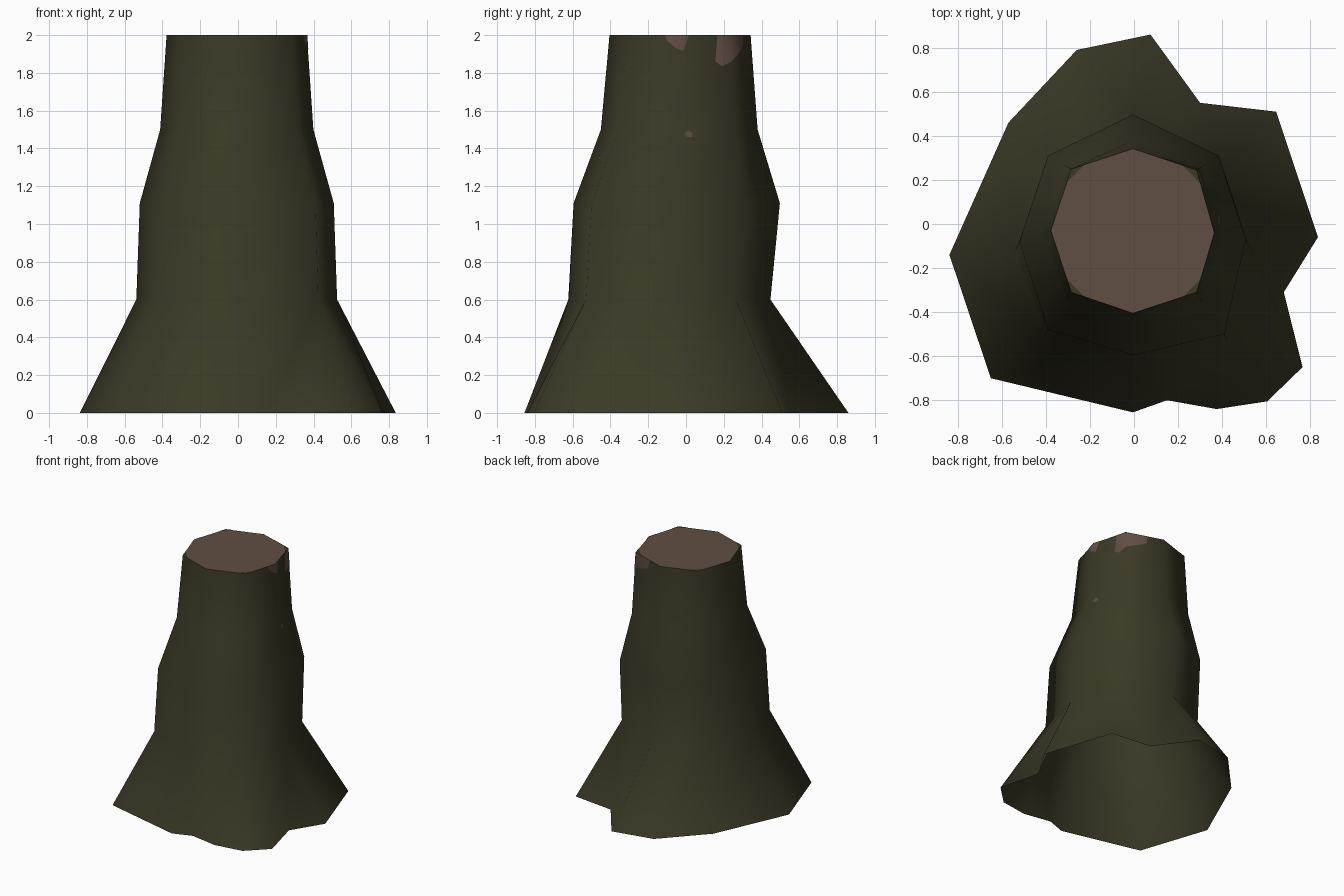
import bpy
import bmesh
from mathutils import Vector

default_cube = bpy.data.objects.get("Cube")
if default_cube:
    bpy.data.objects.remove(default_cube)


def make_material(name, colour):
    material = bpy.data.materials.new(name)
    material.use_nodes = True
    material.diffuse_color = colour
    material.node_tree.nodes["Principled BSDF"].inputs["Base Color"].default_value = colour
    return material


bark = make_material("dark olive bark", (0.043, 0.040, 0.019, 1))
wood = make_material("cut wood brown", (0.118, 0.075, 0.056, 1))

# Uneven octagon rings, counter-clockwise from +x
top_ring = [(.365, -.04), (.285, .245), (-.005, .342), (-.285, .25),
            (-.378, -.03), (-.285, -.31), (-.005, -.405), (.285, -.31)]
belly_ring = [(.507, -.07), (.385, .31), (-.005, .497), (-.39, .31),
              (-.52, -.08), (-.39, -.48), (-.005, -.595), (.41, -.5)]
neck_ring = [Vector(a).lerp(Vector(b), .24) for a, b in zip(top_ring, belly_ring)]
waist_ring = [(x * 1.035, y * .98 - .04) for x, y in belly_ring]

# Root flare outline, each point joined to one point of the waist ring
roots = [(.835, -.06, 0), (.645, .51, 1), (.3, .55, 1), (.075, .86, 2),
         (-.26, .79, 2), (-.57, .46, 3), (-.838, -.14, 4), (-.65, -.7, 5),
         (-.005, -.855, 6), (.15, -.8, 6), (.375, -.84, 7), (.605, -.805, 7),
         (.765, -.65, 7), (.68, -.31, 0)]


def finish(name, bm, materials):
    mesh = bpy.data.meshes.new(name)
    bm.to_mesh(mesh)
    bm.free()
    for material in materials:
        mesh.materials.append(material)
    obj = bpy.data.objects.new(name, mesh)
    bpy.context.collection.objects.link(obj)
    return obj


# Trunk, open underneath and capped by the cut face
bm = bmesh.new()
rings = [[bm.verts.new((x, y, z)) for x, y in ring]
         for ring, z in ((waist_ring, .6), (belly_ring, 1.11), (neck_ring, 1.5), (top_ring, 2))]
for low, high in zip(rings, rings[1:]):
    for i in range(8):
        j = (i + 1) % 8
        bm.faces.new((low[i], low[j], high[j], high[i]))

feet = [bm.verts.new((x, y, 0)) for x, y, link in roots]
for i, foot in enumerate(feet):
    j = (i + 1) % len(feet)
    a, b = rings[0][roots[i][2]], rings[0][roots[j][2]]
    bm.faces.new((foot, feet[j], b) if a is b else (foot, feet[j], b, a))
for face in bm.faces:
    face.smooth = True

cap = bm.faces.new(rings[-1])
cap.material_index = 1
for edge in cap.edges:
    edge.smooth = False
trunk = finish("stump_trunk", bm, (bark, wood))


def patch(name, outline, facing, material):
    """Thin plate following the trunk, cut to a convex outline seen along facing."""
    bm = bmesh.new()
    bm.from_mesh(trunk.data)
    away = [f for f in bm.faces if f.normal.dot(facing) < .25]
    bmesh.ops.delete(bm, geom=away, context='FACES')
    if facing.z:
        sides = [f for f in bm.faces if f.normal.z < .9]
        bmesh.ops.delete(bm, geom=sides, context='FACES')
    points = [Vector(p) for p in outline]
    centre = sum(points, Vector()) / len(points)
    for a, b in zip(points, points[1:] + points[:1]):
        normal = (b - a).cross(facing)
        if normal.dot(centre - a) > 0:
            normal.negate()
        bmesh.ops.bisect_plane(bm, geom=bm.verts[:] + bm.edges[:] + bm.faces[:],
                               plane_co=a, plane_no=normal, clear_outer=True)
    for vert in bm.verts:
        vert.co += vert.normal * .002
    for face in bm.faces:
        face.material_index = 0
    finish(name, bm, (material,))


# Bare wood where the bark has worn away on the +x side
side = Vector((1, 0, 0))
worn = {
    "worn_patch_front": [(-.11, 2), (.015, 2), (-.015, 1.915), (-.05, 1.93), (-.1, 1.97)],
    "worn_patch_back": [(.165, 2), (.3, 2), (.3, 1.93), (.24, 1.86), (.19, 1.835), (.155, 1.86)],
    "worn_spot": [(-.01, 1.475), (.01, 1.495), (.035, 1.48), (.03, 1.46), (.005, 1.46)],
}
for name, outline in worn.items():
    patch(name, [(0, y, z) for y, z in outline], side, wood)

# Bark creeping over the corners of the cut face
up = Vector((0, 0, 1))
for label, i in (("back_left", 1), ("back_right", 3), ("front_right", 5), ("front_left", 7)):
    corner = Vector((*top_ring[i], 2))
    before = corner.lerp(Vector((*top_ring[i - 1], 2)), .22)
    after = corner.lerp(Vector((*top_ring[(i + 1) % 8], 2)), .22)
    inner = (before + after) / 2 + (corner - (before + after) / 2) * .25
    patch("bark_edge_" + label, [before, corner, after, inner][:3], up, bark)
